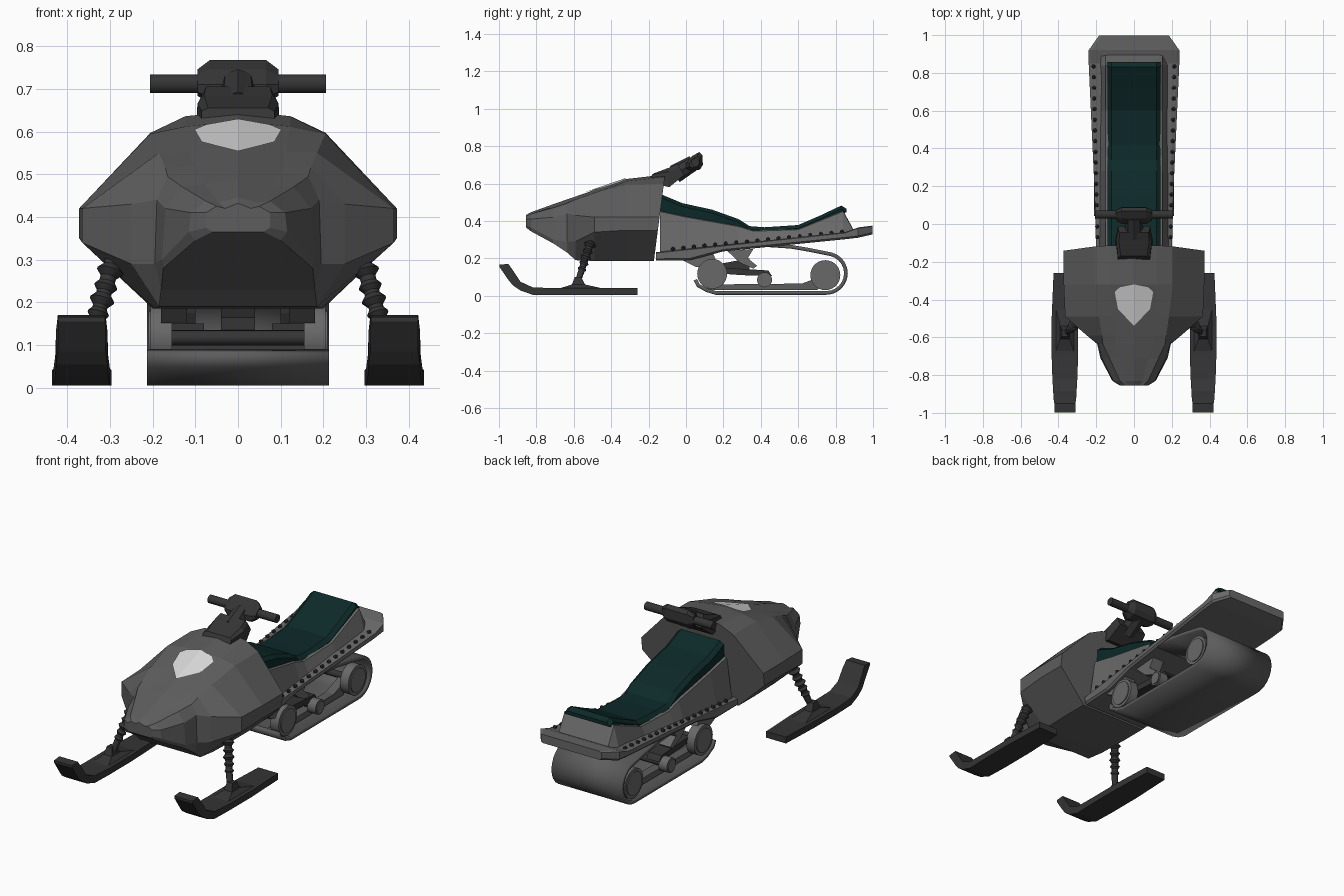
import bpy, bmesh, math
from mathutils import Vector

if "Cube" in bpy.data.objects:
    bpy.data.objects.remove(bpy.data.objects["Cube"])


def material(name, rgb):
    m = bpy.data.materials.new(name)
    m.use_nodes = True
    m.diffuse_color = (*rgb, 1)
    m.node_tree.nodes["Principled BSDF"].inputs["Base Color"].default_value = (*rgb, 1)
    return m


BODY = material("body grey", (.11, .11, .11))
METAL = material("tunnel grey", (.14, .14, .14))
DARK = material("dark rubber", (.035, .035, .035))
SEAT = material("seat teal", (.004, .022, .022))
LENS = material("headlight lens", (.7, .7, .7))


def finish(name, bm, mat, smooth=False):
    bmesh.ops.recalc_face_normals(bm, faces=bm.faces)
    me = bpy.data.meshes.new(name)
    bm.to_mesh(me)
    bm.free()
    me.materials.append(mat)
    if smooth:
        me.shade_smooth()
        me.set_sharp_from_angle(angle=math.radians(35))
    ob = bpy.data.objects.new(name, me)
    bpy.context.collection.objects.link(ob)
    return ob


def loft(name, rings, mat):
    """Skin closed rings of equal length and cap both ends."""
    bm = bmesh.new()
    vs = [[bm.verts.new(p) for p in r] for r in rings]
    n = len(vs[0])
    for a, b in zip(vs, vs[1:]):
        for i in range(n):
            j = (i + 1) % n
            bm.faces.new((a[i], a[j], b[j], b[i]))
    bm.faces.new(vs[0])
    bm.faces.new(vs[-1])
    return finish(name, bm, mat)


def mirrored(half):
    """Complete a half ring (bottom to top, x >= 0) on the other side."""
    return half + [(-x, y, z) for x, y, z in reversed(half) if x > 0]


def rods(name, parts, mat, seg=16):
    """Join tapered cylinders, each given as (start, end, radius, radius)."""
    bm = bmesh.new()
    for a, b, r1, r2 in parts:
        a, b = Vector(a), Vector(b)
        d = b - a
        new = bmesh.ops.create_cone(bm, cap_ends=True, segments=seg, radius1=r1,
                                    radius2=r2, depth=d.length)["verts"]
        bmesh.ops.rotate(bm, verts=new, matrix=d.to_track_quat('Z', 'Y').to_matrix())
        bmesh.ops.translate(bm, verts=new, vec=(a + b) / 2)
    return finish(name, bm, mat, True)


def plate(name, outline, x0, x1, mat):
    """Extrude a side outline of (y, z) points between two x values."""
    return loft(name, [[(x, y, z) for y, z in outline] for x in (x0, x1)], mat)


# Hood: bottom edge, low flank, high flank, shoulder, crown, ridge
def crown(y):
    return .548 + .345 * (y + .54)


def hood_ring(y, bottom, low, high, shoulder, top=None, lean=0):
    top = top or crown(y)
    pts = [bottom, low, high, shoulder, (shoulder[0] * .6, top - .012), (0, top)]
    return mirrored([(x, y + lean * (z - .2), z) for x, z in pts])


loft("hood", [
    hood_ring(-.855, (.06, .365), (.075, .375), (.075, .41), (.05, .425), .432),
    hood_ring(-.83, (.10, .345), (.115, .365), (.11, .41), (.075, .437), .446),
    hood_ring(-.71, (.175, .28), (.178, .30), (.17, .42), (.13, .47)),
    hood_ring(-.635, (.18, .23), (.195, .29), (.19, .44), (.165, .495)),
    hood_ring(-.59, (.185, .19), (.25, .29), (.25, .43), (.17, .515)),
    hood_ring(-.49, (.195, .186), (.365, .34), (.365, .42), (.185, .55)),
    hood_ring(-.32, (.2, .186), (.372, .35), (.372, .42), (.205, .595)),
    hood_ring(-.17, (.2, .186), (.372, .35), (.372, .42), (.205, .597), .648, .13),
], BODY)

# Headlight set on the hood crown
bm = bmesh.new()
half = [(0, -.32), (.075, -.335), (.102, -.36), (.085, -.45), (0, -.54)]
for s in (1, -1):
    bm.faces.new([bm.verts.new((s * x, y, crown(y) - .11 * x + .006)) for x, y in half])
finish("headlight", bm, LENS)

# Console, steering neck and handlebar
loft("console", [mirrored([(w, y, z) for w, y, z in r]) for r in (
    [(.085, -.2, .61), (.085, -.18, .648), (.07, -.17, .655)],
    [(.10, -.09, .58), (.095, -.09, .665), (.08, -.09, .685)],
    [(.085, -.01, .645), (.082, -.035, .69), (.075, -.045, .705)])], DARK)
rods("steering_neck", [((0, -.06, .65), (0, .04, .71), .05, .042)], DARK, 8)
rods("handlebar", [((-.206, .05, .712), (.206, .05, .712), .022, .022)], DARK)
pod = [(.0, .68), (.03, .665), (.075, .675), (.09, .70), (.088, .75), (.07, .768), (.03, .745), (0, .71)]
loft("handlebar_pod", [[(x, .045 + (y - .045) * k, .712 + (z - .712) * k) for y, z in pod]
                       for x, k in ((-.095, .6), (-.065, 1), (.065, 1), (.095, .6))], DARK)

# Running board with flared rear bumper
loft("running_board", [mirrored([(w - .01, y, z0), (w, y, z0 + .01), (w, y, z1), (w - .015, y, z1 + .005)])
                       for y, w, z0, z1 in (
    (-.16, .2, .187, .228), (.02, .205, .19, .247), (.2, .21, .237, .266), (.85, .24, .302, .335),
    (.92, .24, .31, .36), (.998, .185, .328, .37))], METAL)

# Seat base and cushion follow the same dipping line
base_line = ((-.14, .455), (0, .425), (.28, .375), (.36, .35), (.6, .358), (.84, .455), (.9, .345))
loft("seat_base", [mirrored([(.185, y, .22 + .1 * max(y, 0)), (.18, y, .25 + .09 * max(y, 0)),
                             (.15, y, z - .005), (.135, y, z)]) for y, z in base_line], METAL)
cushion = ((-.14, .43, .545), (-.02, .41, .495), (.14, .38, .46), (.28, .355, .41), (.34, .34, .372),
           (.42, .34, .366), (.6, .345, .378), (.72, .39, .43), (.83, .44, .482), (.858, .445, .465))
loft("seat", [mirrored([(.137, y, z0), (.14, y, z1 - .018), (.118, y, z1)]) for y, z0, z1 in cushion], SEAT)

# Rivet rows
bm = bmesh.new()
for s in (1, -1):
    for i in range(17):
        y = -.07 + i * .0565
        ball = bmesh.ops.create_icosphere(bm, subdivisions=1, radius=.012)["verts"]
        bmesh.ops.translate(bm, verts=ball, vec=(s * (.194 + .02 * i / 16), y, .25 + .092 * i / 16))
finish("rivets", bm, DARK, True)

# Track belt: open at the front, wrapped round the rear wheels
path = [(.05, .085), (.065, .055), (.11, .03), (.16, .015)]
path += [(.75 + .105 * math.sin(t), .12 - .105 * math.cos(t))
         for t in (math.radians(a) for a in range(0, 166, 15))]
path += [(.66, .245), (.56, .262), (.44, .27)]
bm = bmesh.new()
cols = [[bm.verts.new((x, y, z)) for y, z in path] for x in (-.213, .213)]
for i in range(len(path) - 1):
    bm.faces.new((cols[0][i], cols[1][i], cols[1][i + 1], cols[0][i + 1]))
belt = finish("track_belt", bm, BODY, True)
mod = belt.modifiers.new("thickness", 'SOLIDIFY')
mod.thickness = .02
mod.offset = 0

# Wheels, axles, rails and suspension links inside the track
for label, y, z, r in (("front", .14, .117, .08), ("middle", .42, .085, .04), ("rear", .745, .11, .08)):
    rods(label + "_axle", [((-.17, y, z), (.17, y, z), .018, .018)], DARK)
    for s, side in ((1, "left"), (-1, "right")):
        rods(f"{side}_{label}_wheel", [((s * .155, y, z), (s * .205, y, z), r, r),
                                       ((s * .2, y, z), (s * .21, y, z), r * .8, r * .8)], METAL, 28)
for s, side in ((1, "left"), (-1, "right")):
    plate(side + "_slide_rail", [(.1, .03), (.12, .06), (.62, .065), (.74, .11), (.76, .09), (.7, .03)],
          s * .1, s * .15, BODY)
    plate(side + "_upper_rail", [(.16, .12), (.2, .15), (.44, .135), (.46, .105), (.3, .11)],
          s * .08, s * .16, DARK)
    plate(side + "_rear_link", [(.22, .24), (.36, .25), (.33, .2), (.38, .16), (.36, .145), (.29, .175)],
          s * .1, s * .17, METAL)
    plate(side + "_front_link", [(-.03, .195), (.14, .24), (.16, .19), (.08, .15), (.05, .155)],
          s * .12, s * .18, METAL)
plate("shock_block", [(.15, .11), (.15, .165), (.34, .2), (.34, .13)], -.04, .04, DARK)

# Skis with pedestals and ringed shock legs
ski = ((-.998, .055, .155, .166), (-.95, .056, .085, .17), (-.925, .06, .055, .135), (-.885, .062, .028, .075),
       (-.82, .066, .005, .045), (-.7, .07, .005, .04), (-.5, .07, .005, .04), (-.26, .06, .005, .04))
for s, side in ((1, "left"), (-1, "right")):
    cx = .366 * s
    loft(side + "_ski", [[(cx - w, y, z0), (cx + w, y, z0), (cx + w, y, z1), (cx - w, y, z1)]
                         for y, w, z0, z1 in ski], DARK)
    loft(side + "_ski_pedestal", [[(cx - w, y0, z), (cx + w, y0, z), (cx + w, y1, z), (cx - w, y1, z)]
                                  for w, y0, y1, z in ((.05, -.68, -.44, .038), (.025, -.61, -.54, .06),
                                                       (.016, -.595, -.56, .1))], DARK)
    foot, head = Vector((s * .355, -.578, .075)), Vector((s * .292, -.505, .3))
    at = foot.lerp
    parts = [(foot, head, .016, .02)]
    for k, r in ((.3, .024), (.44, .026), (.58, .03), (.72, .028), (.88, .032)):
        parts += [(at(head, k - .06), at(head, k), r * .6, r), (at(head, k), at(head, k + .06), r, r * .6)]
    rods(side + "_shock", parts, DARK, 12)
